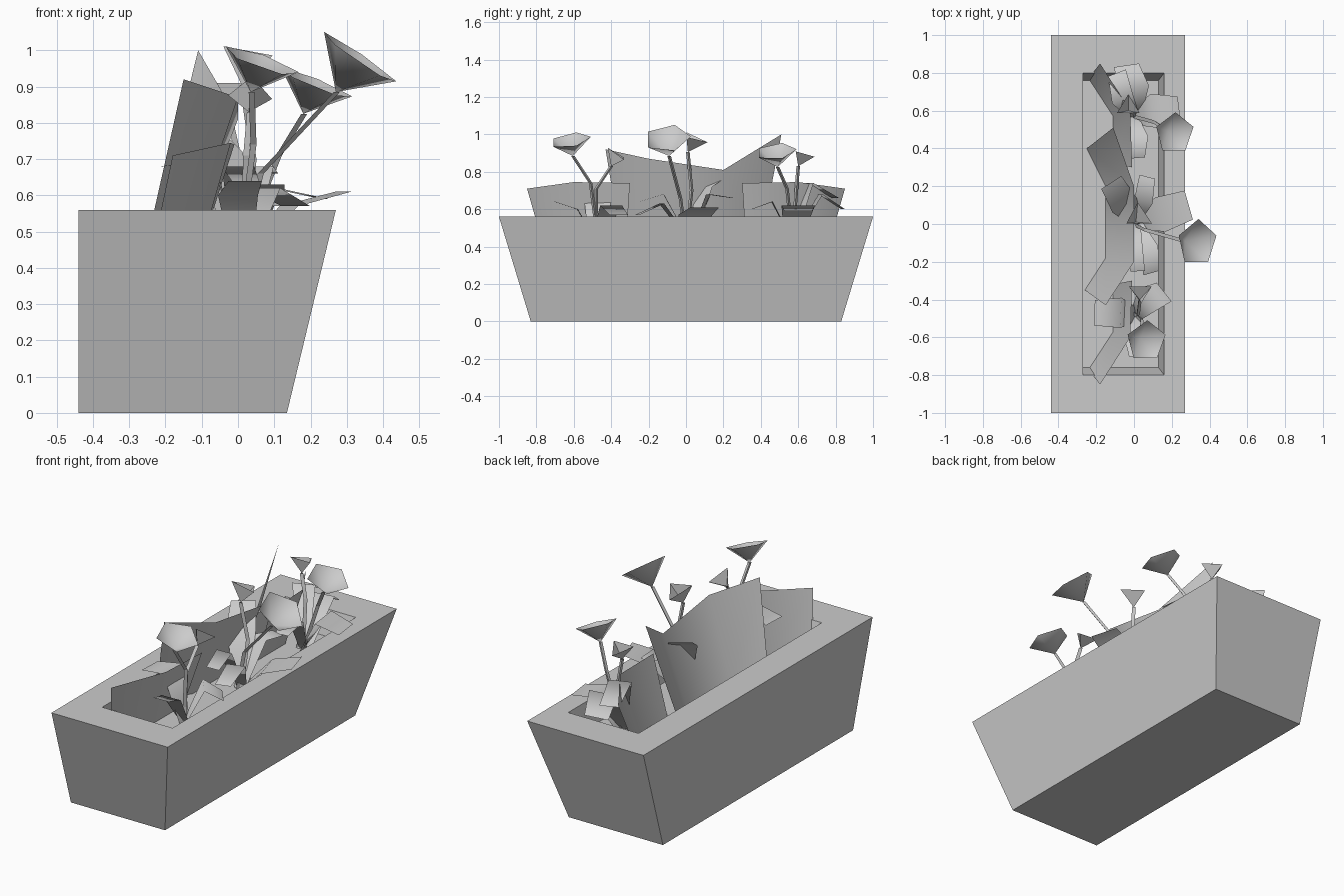
import bpy, bmesh, math
from mathutils import Vector

if "Cube" in bpy.data.objects:
    bpy.data.objects.remove(bpy.data.objects["Cube"])

grey = bpy.data.materials.new("plain grey")
grey.diffuse_color = (0.6, 0.6, 0.6, 1)
grey.use_nodes = True
grey.node_tree.nodes["Principled BSDF"].inputs["Base Color"].default_value = grey.diffuse_color


def make(name, verts, faces, smooth=False):
    me = bpy.data.meshes.new(name)
    me.from_pydata([tuple(v) for v in verts], [], faces)
    me.materials.append(grey)
    for p in me.polygons:
        p.use_smooth = smooth
    ob = bpy.data.objects.new(name, me)
    bpy.context.collection.objects.link(ob)
    return ob


def ring(x0, x1, y, z):
    return [(x0, -y, z), (x1, -y, z), (x1, y, z), (x0, y, z)]


def strip(name, top, bottom):
    """Sheet between two matching edges."""
    n = len(top)
    return make(name, top + bottom,
                [(i, n + i, n + i + 1, i + 1) for i in range(n - 1)], True)


# tapered trough: outer wall, flat rim, inner wall, soil
SOIL = 0.43
v = (ring(-0.44, 0.135, 0.83, 0) + ring(-0.44, 0.27, 1.0, 0.56)
     + ring(-0.27, 0.16, 0.80, 0.56) + ring(-0.27, 0.13, 0.76, SOIL))
f = [(3, 2, 1, 0), (12, 13, 14, 15)]
for k in (0, 4, 8):
    f += [(k + i, k + (i + 1) % 4, k + 4 + (i + 1) % 4, k + 4 + i) for i in range(4)]
make("planter_box", v, f)

# tall backing sheets of foliage
strip("centre_foliage",
      [(-0.15, -0.43, 0.92), (0.0, -0.2, 0.87), (0.0, 0.2, 0.81), (-0.11, 0.51, 1.0)],
      [(-0.26, -0.35, SOIL), (-0.15, -0.18, SOIL), (-0.15, 0.2, SOIL), (-0.25, 0.40, SOIL)])
for name, s in (("front_foliage", -1), ("back_foliage", 1)):
    strip(name,
          [(-0.18, s * 0.85, 0.71), (-0.02, s * 0.6, 0.745), (-0.01, s * 0.3, 0.74)],
          [(-0.24, s * 0.77, SOIL), (-0.11, s * 0.57, SOIL), (-0.11, s * 0.32, SOIL)])


# arching leaves: base, bend, tip and width
def leaf(name, base, mid, tip, w):
    b, m, t = Vector(base), Vector(mid), Vector(tip)
    d = t - b
    side = Vector((-d.y, d.x, 0)).normalized()
    pts = ((b, 0.25), (m, 0.5), (t, 0.42))
    strip(name, [p + side * w * k for p, k in pts], [p - side * w * k for p, k in pts])


clusters = {
    (0.01, -0.48): [((-0.07, -0.47, 0.70), (-0.21, -0.47, 0.68), 0.16),
                    ((0.07, -0.40, 0.62), (0.16, -0.36, 0.57), 0.15),
                    ((0.00, -0.58, 0.60), (0.02, -0.70, 0.64), 0.11)],
    (0.01, 0.02): [((-0.05, 0.10, 0.72), (-0.12, 0.22, 0.80), 0.15),
                   ((0.14, 0.05, 0.57), (0.29, 0.10, 0.61), 0.19),
                   ((0.00, -0.12, 0.68), (0.02, -0.25, 0.64), 0.09),
                   ((0.08, -0.13, 0.63), (0.09, -0.26, 0.57), 0.10),
                   ((0.05, 0.12, 0.68), (0.07, 0.25, 0.66), 0.10)],
    (0.0, 0.57): [((0.10, 0.60, 0.62), (0.24, 0.60, 0.59), 0.18),
                  ((0.00, 0.72, 0.68), (-0.04, 0.84, 0.60), 0.16),
                  ((-0.06, 0.66, 0.74), (-0.09, 0.80, 0.66), 0.12),
                  ((0.03, 0.46, 0.64), (0.02, 0.35, 0.60), 0.09)],
}
for c, ((x, y), leaves) in enumerate(clusters.items()):
    for i, (m, t, w) in enumerate(leaves):
        leaf(f"leaf_{c}_{i}", (x, y, SOIL), m, t, w)


# open cone flower on a thin bent stem
def flower(name, foot, bend, apex, centre, r, sides, start):
    a, c = Vector(apex), Vector(centre)
    n = (c - a).normalized()
    yv = (Vector((0, 1, 0)) - n * n.y).normalized()
    xv = yv.cross(n)
    rim = []
    for i in range(sides):
        t = start + 2 * math.pi * i / sides
        rim.append(c + xv * r * math.cos(t) + yv * r * math.sin(t))
    make(name + "_bloom", [a] + rim,
         [(0, i + 1, (i + 1) % sides + 1) for i in range(sides)], sides > 3)
    # three-sided stem
    path = [Vector(foot), Vector(bend), a]
    vs = []
    for p in path:
        for k in range(3):
            t = 2 * math.pi * k / 3
            vs.append(p + Vector((math.cos(t), math.sin(t), 0)) * 0.011)
    fs = [(j * 3 + k, j * 3 + (k + 1) % 3, j * 3 + 3 + (k + 1) % 3, j * 3 + 3 + k)
          for j in range(2) for k in range(3)]
    make(name + "_stem", vs, fs)


up = math.pi / 2
flower("large_centre", (0.0, 0.0, SOIL), (0.06, -0.03, 0.66),
       (0.27, -0.09, 0.885), (0.335, -0.10, 0.98), 0.127, 5, up)
flower("large_back", (0.0, 0.57, SOIL), (0.11, 0.54, 0.71),
       (0.18, 0.49, 0.825), (0.215, 0.48, 0.91), 0.112, 5, up)
flower("large_front", (0.0, -0.47, SOIL), (0.04, -0.51, 0.74),
       (0.035, -0.605, 0.885), (0.065, -0.62, 0.97), 0.112, 5, up)
flower("small_front", (0.01, -0.48, SOIL), (0.02, -0.48, 0.71),
       (0.03, -0.40, 0.83), (0.035, -0.36, 0.89), 0.07, 3, -up)
flower("small_centre", (0.02, 0.0, SOIL), (0.04, 0.03, 0.70),
       (0.01, 0.01, 0.905), (0.025, 0.04, 0.985), 0.08, 3, up)
flower("small_back", (0.0, 0.57, SOIL), (0.0, 0.59, 0.70),
       (-0.03, 0.60, 0.83), (-0.03, 0.62, 0.90), 0.07, 3, up)
